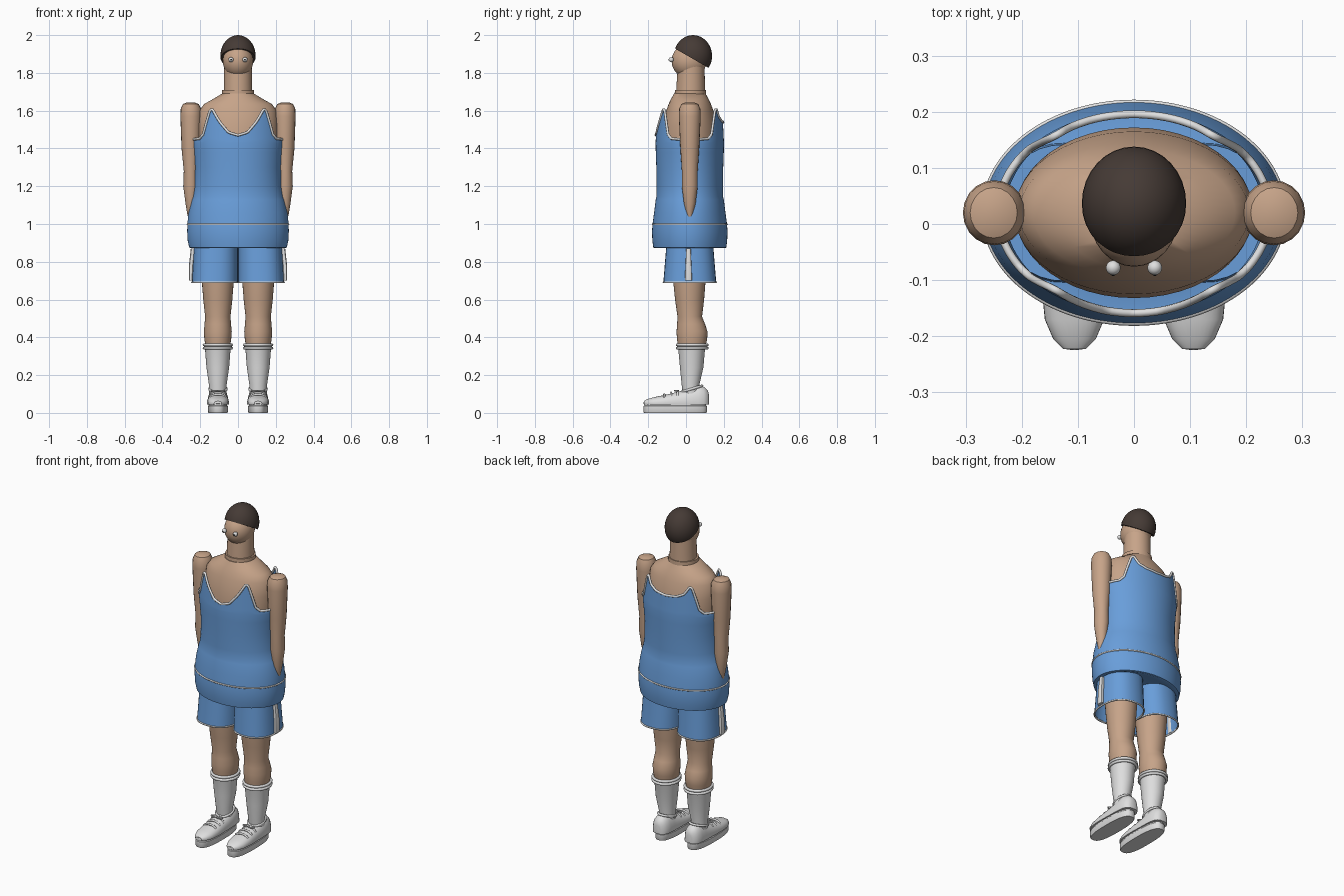
import bpy, bmesh, math
from mathutils import Vector

if "Cube" in bpy.data.objects:
    bpy.data.objects.remove(bpy.data.objects["Cube"], do_unlink=True)


def material(name, rgb):
    m = bpy.data.materials.new(name)
    m.use_nodes = True
    m.diffuse_color = (*rgb, 1)
    m.node_tree.nodes["Principled BSDF"].inputs["Base Color"].default_value = (*rgb, 1)
    return m


SKIN = material("skin", (0.57, 0.37, 0.25))
BLUE = material("blue cloth", (0.14, 0.34, 0.70))
WHITE = material("white", (0.74, 0.74, 0.74))
HAIR = material("dark brown hair", (0.06, 0.043, 0.036))
DARK = material("pupil", (0.03, 0.03, 0.03))
CY = 0.02  # depth of the body axis


def finish(name, bm, mat, angle=40):
    bmesh.ops.recalc_face_normals(bm, faces=bm.faces)
    me = bpy.data.meshes.new(name)
    bm.to_mesh(me)
    bm.free()
    ob = bpy.data.objects.new(name, me)
    bpy.context.collection.objects.link(ob)
    me.materials.append(mat)
    bpy.ops.object.select_all(action='DESELECT')
    ob.select_set(True)
    bpy.context.view_layer.objects.active = ob
    bpy.ops.object.shade_smooth_by_angle(angle=math.radians(angle))
    return ob


def skin_rings(bm, rings, caps):
    rows = [[bm.verts.new(p) for p in ring] for ring in rings]
    n = len(rows[0])
    for a, b in zip(rows, rows[1:]):
        for i in range(n):
            j = (i + 1) % n
            bm.faces.new((a[i], a[j], b[j], b[i]))
    if caps[0]:
        bm.faces.new(rows[0])
    if caps[1]:
        bm.faces.new(rows[-1])


def oval(c, ra, rb, axis='z', n=32, power=1.0, floor=-1):
    """Superellipse ring across the given axis."""
    pts = []
    for i in range(n):
        t = 2 * math.pi * i / n
        u = ra * math.copysign(abs(math.sin(t)) ** power, math.sin(t))
        v = -rb * math.copysign(abs(math.cos(t)) ** power, math.cos(t))
        d = (u, v, 0) if axis == 'z' else (u, 0, v)
        p = Vector(c) + Vector(d)
        p.z = max(p.z, floor)
        pts.append(p)
    return pts


def loft(name, mat, rings, caps=(True, True), **kw):
    """Rings are (x, y, z, radius a, radius b)."""
    bm = bmesh.new()
    skin_rings(bm, [oval(r[:3], r[3], r[4], **kw) for r in rings], caps)
    return finish(name, bm, mat)


def tube(name, mat, pts, r, closed=False):
    cu = bpy.data.curves.new(name, 'CURVE')
    cu.dimensions = '3D'
    cu.bevel_depth, cu.bevel_resolution, cu.use_fill_caps = r, 2, True
    sp = cu.splines.new('POLY')
    sp.points.add(len(pts) - 1)
    for q, p in zip(sp.points, pts):
        q.co = (*p, 1)
    sp.use_cyclic_u = closed
    cu.materials.append(mat)
    ob = bpy.data.objects.new(name, cu)
    bpy.context.collection.objects.link(ob)
    bpy.ops.object.select_all(action='DESELECT')
    ob.select_set(True)
    bpy.context.view_layer.objects.active = ob
    bpy.ops.object.convert(target='MESH')


def ball(name, mat, c, r, cut=None):
    bm = bmesh.new()
    bmesh.ops.create_uvsphere(bm, u_segments=32, v_segments=20, radius=1)
    for v in bm.verts:
        v.co = Vector(c) + Vector([v.co[i] * r[i] for i in range(3)])
    if cut:
        res = bmesh.ops.bisect_plane(bm, geom=bm.verts[:] + bm.edges[:] + bm.faces[:],
                                     plane_co=cut[0], plane_no=cut[1], clear_inner=True)
        edges = [e for e in res["geom_cut"] if isinstance(e, bmesh.types.BMEdge)]
        bmesh.ops.edgeloop_fill(bm, edges=edges)
    return finish(name, bm, mat)


# Head, hair and neck
ball("head", SKIN, (0, 0.016, 1.863), (0.08, 0.092, 0.092))
ball("hair", HAIR, (0, 0.037, 1.89), (0.093, 0.101, 0.11), ((0, 0.035, 1.875), (0, 0.5, 0.87)))
loft("neck", SKIN, [(0, 0.024, 1.66, .077, .078), (0, 0.025, 1.74, .074, .075),
                    (0, 0.028, 1.86, .073, .07)])
loft("neck_base", SKIN, [(0, 0.023, 1.66, .086, .084), (0, 0.023, 1.71, .084, .082)])

# Torso under the shirt
loft("torso", SKIN, [(0, CY, z, a, b) for z, a, b in (
    (1.2, .19, .14), (1.42, .212, .152), (1.52, .213, .145), (1.6, .205, .125),
    (1.635, .18, .112), (1.66, .135, .1), (1.69, .085, .084))], n=48)

# Shirt: stacked ovals, with straps shaped by a rim height that depends on angle
RIM = ((0, 1.47), (12, 1.485), (24, 1.54), (35, 1.605), (39, 1.607), (44, 1.55), (50, 1.475),
       (57, 1.452), (90, 1.445), (123, 1.452), (130, 1.475), (136, 1.55), (141, 1.607),
       (145, 1.605), (152, 1.565), (163, 1.545), (180, 1.538))
SEG = 144


def rim_height(deg):
    deg = 360 - deg if deg > 180 else deg
    for (a, za), (b, zb) in zip(RIM, RIM[1:]):
        if deg <= b:
            return za + (zb - za) * (deg - a) / (b - a)
    return RIM[-1][1]


def strap_ring(t):
    pts = []
    for i in range(SEG):
        ang = 2 * math.pi * i / SEG
        z = 1.43 + t * (rim_height(math.degrees(ang)) - 1.43)
        k = (z - 1.43) / 0.18
        pts.append(Vector(((.243 - .01 * k) * math.sin(ang),
                           CY - (.181 - .009 * k) * math.cos(ang), z)))
    return pts


body = [oval((0, CY, z), a, b, n=SEG) for z, a, b in (
    (.89, .2, .14), (.872, .245, .185), (.875, .258, .193), (.91, .266, .198), (.96, .269, .2),
    (1.0, .268, .197), (1.06, .262, .189), (1.13, .246, .18), (1.145, .24, .176),
    (1.2, .232, .176), (1.3, .23, .177), (1.38, .237, .18))]
bm = bmesh.new()
skin_rings(bm, body + [strap_ring(i / 6) for i in range(7)], (True, False))
finish("shirt", bm, BLUE, 60)
tube("shirt_edge_trim", WHITE, strap_ring(1), 0.007, True)
tube("shirt_waist_trim", WHITE, oval((0, CY, 0.998), .267, .1965, n=SEG), 0.005, True)

for s, side in ((1, "left"), (-1, "right")):
    # Eyes
    ball(side + "_eye", WHITE, (s * .037, -.078, 1.87), (.013, .013, .013))
    ball(side + "_pupil", DARK, (s * .037, -.0885, 1.87), (.005, .004, .005))

    # Arm, tapering to the wrist
    loft(side + "_arm", SKIN, [(s * x, CY, z, a, b) for x, z, a, b in (
        (.25, 1.643, .022, .025), (.25, 1.635, .042, .045), (.249, 1.61, .054, .056),
        (.249, 1.57, .056, .058), (.249, 1.4, .05, .05), (.25, 1.28, .037, .042),
        (.25, 1.2, .04, .042), (.249, 1.11, .029, .031), (.248, 1.05, .02, .018),
        (.247, 1.02, .012, .008))], n=20)

    # Shorts leg with hem and side stripe
    loft(side + "_shorts_leg", BLUE, [(s * .117, CY, .92, .115, .122), (s * .118, CY, .85, .117, .127),
                                      (s * .122, CY, .69, .122, .14)], (True, False), power=.85)
    tube(side + "_shorts_hem", WHITE,
         oval((s * .122, CY, .692), .121, .139, power=.85), .005, True)
    loft(side + "_shorts_stripe", WHITE, [(s * .238, .013, .87, .012, .012), (s * .248, .013, .78, .012, .016),
                                          (s * .25, .013, .70, .009, .019)], n=12, power=.6)

    # Leg
    cx = s * .107
    loft(side + "_leg", SKIN, [(cx, y, z, a, b) for y, z, a, b in (
        (.018, .88, .095, .1), (.018, .69, .084, .085), (.019, .6, .077, .077),
        (.02, .51, .067, .065), (.027, .47, .07, .074), (.032, .43, .074, .082),
        (.032, .39, .071, .08), (.03, .34, .063, .07))])

    # Sock with two rolled bands
    loft(side + "_sock", WHITE, [(cx, y, z, a, b) for y, z, a, b in (
        (.032, .365, .073, .08), (.03, .33, .067, .07), (.03, .24, .06, .062),
        (.024, .15, .047, .047), (.03, .08, .045, .045))])
    for z in (.36, .343):
        tube(side + "_sock_band", WHITE, oval((cx, .033, z), .072, .079), .008, True)

    # Shoe: two-layer sole, upper, collar and laces
    cx = s * .106
    loft(side + "_sole", WHITE, [(cx, -.057, z, a, b) for z, a, b in (
        (0, .05, .165), (.006, .053, .168), (.036, .053, .168), (.04, .049, .164),
        (.046, .049, .164), (.049, .054, .168), (.058, .054, .167))], n=40, power=.75)
    loft(side + "_shoe_upper", WHITE, [(cx, y, .05, a, h) for y, a, h in (
        (-.223, .02, .012), (-.205, .038, .023), (-.17, .053, .033), (-.12, .058, .043),
        (-.07, .058, .055), (-.01, .056, .07), (.03, .055, .085), (.065, .053, .096),
        (.095, .048, .088), (.115, .034, .07), (.122, .018, .045))],
        axis='y', power=.85, floor=.045)
    tube(side + "_shoe_collar", WHITE,
         [p + Vector((0, 0, (p.y - .03) * .3)) for p in oval((cx, .03, .127), .045, .055)], .007, True)
    for y, h in ((-.115, .044), (-.08, .053), (-.045, .062)):
        arc = oval((cx, y, .054), .048, h, axis='y', power=.85)
        tube(side + "_lace", WHITE, [p for p in arc if p.z > .075], .006)
    for d in (-1, 1):
        tube(side + "_lace_loop", WHITE, oval((cx + d * .018, -.05, .118), .017, .009), .004, True)
